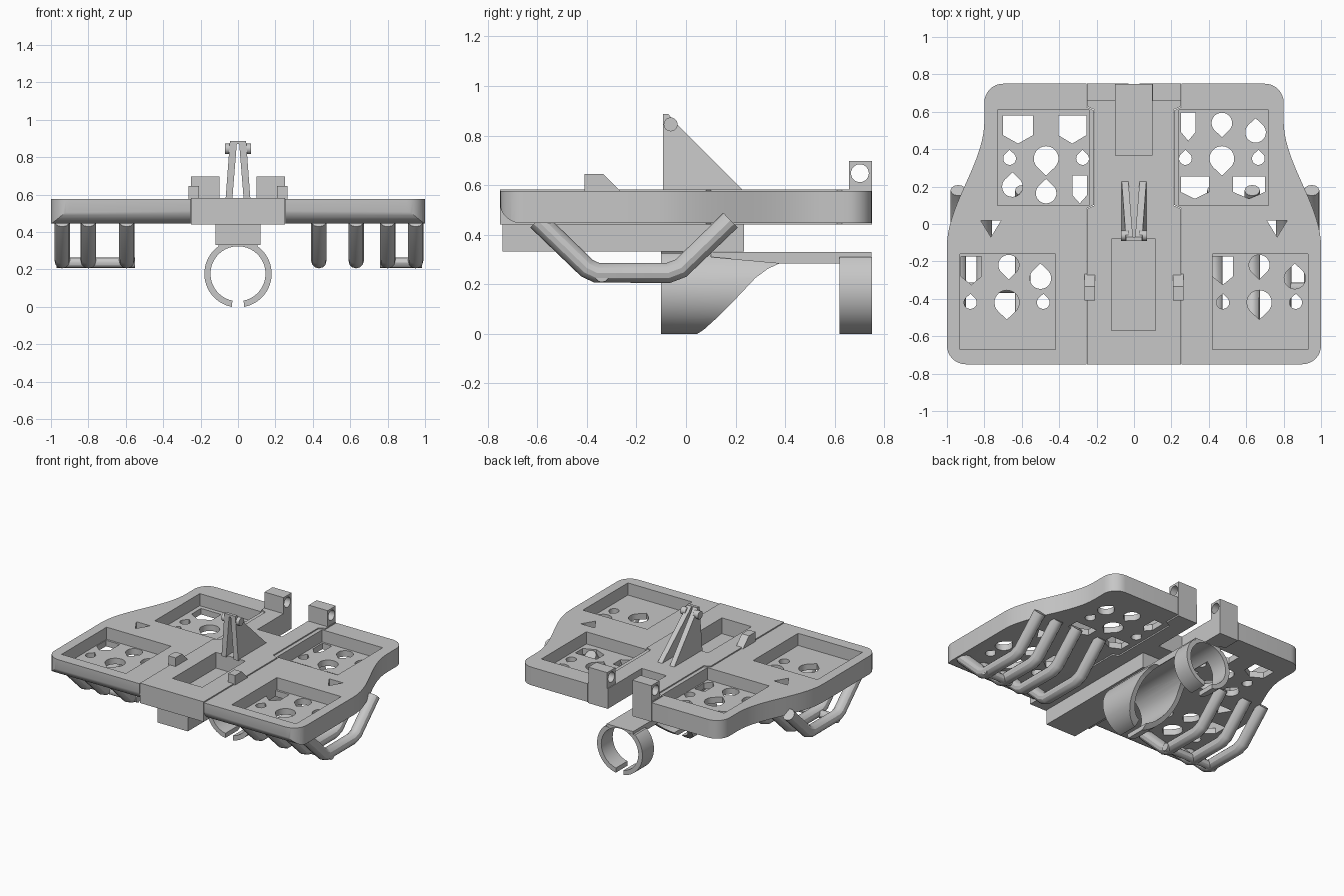
import bpy, bmesh, math

cube = bpy.data.objects.get("Cube")
if cube:
    bpy.data.objects.remove(cube)

grey = bpy.data.materials.new("matte grey")
grey.use_nodes = True
GREY = (0.57, 0.57, 0.57, 1)
grey.diffuse_color = GREY
grey.node_tree.nodes["Principled BSDF"].inputs["Base Color"].default_value = GREY

AXES = {"x": lambda u, v, w: (w, u, v), "y": lambda u, v, w: (u, w, v), "z": lambda u, v, w: (u, v, w)}


def prisms(name, parts, axis):
    """One mesh holding a prism for each (profile, low, high) along an axis."""
    bm = bmesh.new()
    place = AXES[axis]
    for pts, lo, hi in parts:
        # a limit may be a number or a function of the profile point
        low = lo if callable(lo) else (lambda u, v, w=lo: w)
        high = hi if callable(hi) else (lambda u, v, w=hi: w)
        a = [bm.verts.new(place(u, v, low(u, v))) for u, v in pts]
        b = [bm.verts.new(place(u, v, high(u, v))) for u, v in pts]
        bm.faces.new(a)
        bm.faces.new(b[::-1])
        for i in range(len(pts)):
            j = (i + 1) % len(pts)
            bm.faces.new((a[j], a[i], b[i], b[j]))
    bmesh.ops.recalc_face_normals(bm, faces=bm.faces)
    mesh = bpy.data.meshes.new(name)
    bm.to_mesh(mesh)
    bm.free()
    obj = bpy.data.objects.new(name, mesh)
    bpy.context.collection.objects.link(obj)
    mesh.materials.append(grey)
    return obj


def rect(x0, x1, y0, y1):
    return [(x0, y0), (x1, y0), (x1, y1), (x0, y1)]


def arc(cx, cy, r, a0, a1, n=16):
    angles = [math.radians(a0 + (a1 - a0) * i / n) for i in range(n + 1)]
    return [(cx + r * math.cos(a), cy + r * math.sin(a)) for a in angles]


def activate(obj):
    bpy.ops.object.select_all(action="DESELECT")
    obj.select_set(True)
    bpy.context.view_layer.objects.active = obj


def boolean(obj, tool, operation="DIFFERENCE"):
    mod = obj.modifiers.new("cut", "BOOLEAN")
    mod.operation, mod.solver, mod.object = operation, "EXACT", tool
    activate(obj)
    bpy.ops.object.modifier_apply(modifier=mod.name)
    bpy.data.objects.remove(tool)


def mirrored(pts):
    return pts + [(-x, y) for x, y in reversed(pts)]


# Main plate with waisted sides
side = arc(0.9, -0.65, 0.1, -90, 0, 8)
for i in range(21):
    t = i / 20
    side.append((1 - 0.2 * t * t * (3 - 2 * t), -0.12 + 0.67 * t))
side += arc(0.7, 0.65, 0.1, 0, 90, 8)
plate = prisms("main_plate", [(mirrored(side), 0.447, 0.577)], "z")

# Rounded lower front edge
edge = [(-0.66 - 0.092 * math.sin(math.radians(a)), 0.53 - 0.085 * math.cos(math.radians(a)))
        for a in range(0, 91, 10)]
boolean(plate, prisms("edge_cutter", [([(-0.66, 0.4)] + edge + [(-0.8, 0.53), (-0.8, 0.4)], -1.1, 1.1)], "x"))

# Four shallow pockets
pockets = [rect(-0.73, -0.24, 0.10, 0.61), rect(0.24, 0.72, 0.10, 0.61),
           rect(-0.93, -0.42, -0.67, -0.16), rect(0.42, 0.93, -0.67, -0.16)]
boolean(plate, prisms("pocket_cutter", [(p, 0.49, 0.7) for p in pockets], "z"))


# Pocket floor openings: shields, drops and round holes
def shield(x, y, w, h=0.15):
    return [(x - w / 2, y + h / 2), (x - w / 2, y - h * 0.2), (x, y - h / 2),
            (x + w / 2, y - h * 0.2), (x + w / 2, y + h / 2)]


def drop(x, y, r, direction):
    """Round hole with a pointed end facing up (1) or down (-1)."""
    outline = arc(0, 0, r, 135, 405, 20) + [(0, r * 1.38)]
    return [(x + px, y + direction * py) for px, py in outline]


shapes = [shield(-0.62, 0.505, 0.16), shield(-0.33, 0.505, 0.15), shield(-0.29, 0.185, 0.08),
          shield(0.29, 0.52, 0.075), shield(0.325, 0.195, 0.15, 0.12), shield(0.615, 0.195, 0.17, 0.12),
          shield(-0.87, -0.25, 0.11), shield(0.475, -0.25, 0.11)]
for x, y, r, d in [(-0.65, 0.20, 0.055, 1), (-0.47, 0.165, 0.055, 1), (0.47, 0.54, 0.055, -1),
                   (0.65, 0.49, 0.055, 1), (-0.67, -0.22, 0.055, -1), (0.67, -0.22, 0.055, -1),
                   (-0.50, -0.29, 0.057, 1), (0.86, -0.29, 0.057, 1)]:
    shapes.append(drop(x, y, r, d))
for cx, cy in [(-0.47, 0.35), (0.47, 0.35), (-0.68, -0.42), (0.67, -0.42)]:
    shapes.append(drop(cx, cy, 0.066, -1))
    shapes += [drop(cx + s * 0.195, cy, 0.034, 1) for s in (-1, 1)]
shapes += [[(s * 0.82, 0.02), (s * 0.71, 0.02), (s * 0.765, -0.07)] for s in (-1, 1)]
boolean(plate, prisms("opening_cutter", [(p, 0.3, 0.7) for p in shapes], "z"))


# Central spine, fitted into the plate with a fine seam
def spine_outline(g):
    return mirrored([(0.252 + g, -0.75 - g), (0.252 + g, 0.08 + g), (0.21 + g, 0.10 + g),
                     (0.21 + g, 0.61 - g), (0.252 + g, 0.63 - g), (0.252 + g, 0.75 + g)])


boolean(plate, prisms("seam_cutter", [(spine_outline(0.003), 0.3, 0.7)], "z"))
spine = prisms("central_spine", [(spine_outline(0), 0.44, 0.583)], "z")
boolean(spine, prisms("spine_cutter", [(rect(-0.12, 0.115, -0.57, -0.08), 0.47, 0.7),
                                       (rect(-0.1, 0.095, 0.365, 0.8), 0.3, 0.7)], "z"))

# Keel box under the spine
prisms("keel_box", [(rect(-0.12, 0.12, -0.74, 0.235), 0.332, 0.445)], "z")

# Open clip rings and the arm that joins them
CZ, R_OUT, R_IN = 0.177, 0.18, 0.147
clip_profile = arc(0, CZ, R_OUT, -80, 260, 56) + arc(0, CZ, R_IN, 258, -78, 56)
front_ring = prisms("front_clip_ring", [(clip_profile, -0.1, 0.4)], "y")
sweep = [(-0.15, 0.335), (-0.15, -0.05), (0.03, -0.01), (0.07, 0.015), (0.12, 0.06), (0.2, 0.14),
         (0.28, 0.225), (0.33, 0.262), (0.38, 0.285), (0.1, 0.31), (0.1, 0.335)]
boolean(front_ring, prisms("sweep_cutter", [(sweep, -0.3, 0.3)], "x"), "INTERSECT")
rear_ring = prisms("rear_clip_ring", [(clip_profile, 0.62, 0.75)], "y")
boolean(rear_ring, prisms("ring_top_cutter", [(rect(-0.3, 0.3, 0.31, 0.5), 0.5, 0.9)], "y"))
arm = prisms("clip_arm", [(rect(-0.105, 0.105, 0.284, 0.33), -0.098, 0.749)], "y")
boolean(arm, prisms("bore_cutter", [(arc(0, CZ, R_IN, 0, 354, 59), -0.3, 1)], "y"))


# Upright fin made of two leaning plates, with a bridge and pins
def lean(bottom, top, sign):
    return lambda y, z: sign * (bottom + (top - bottom) * (z - 0.58) / 0.31)


fin = [(-0.092, 0.575), (-0.092, 0.888), (-0.07, 0.885), (-0.045, 0.855), (0.0, 0.81), (0.2, 0.61), (0.235, 0.575)]
prisms("fin_plates", [(fin, lean(0.03, 0.005, s), lean(0.066, 0.043, s)) for s in (-1, 1)], "x")
prisms("fin_bridge", [(rect(-0.092, -0.07, 0.872, 0.888), -0.043, 0.043)], "x")
prisms("fin_pins", [(arc(-0.062, 0.845, 0.028, 0, 345, 23), s * 0.03, s * 0.07) for s in (-1, 1)], "x")

# Rear hinge blocks, front stop wedges
wedge = [(-0.41, 0.57), (-0.41, 0.645), (-0.335, 0.645), (-0.265, 0.575), (-0.265, 0.57)]
for s, label in ((1, "left"), (-1, "right")):
    block = prisms(label + "_hinge_block", [(rect(0.658, 0.75, 0.575, 0.698), s * 0.1, s * 0.25)], "x")
    boolean(block, prisms("pin_cutter", [(arc(0.702, 0.648, 0.036, 0, 345, 23), -0.4, 0.4)], "x"))
    prisms(label + "_stop_wedge", [(wedge, s * 0.208, s * 0.265)], "x")


# Rounded finger loops and cross bars below the plate
def tube(name, points, radius):
    curve = bpy.data.curves.new(name, "CURVE")
    curve.dimensions = "3D"
    curve.bevel_depth, curve.bevel_resolution, curve.use_fill_caps = radius, 4, True
    spline = curve.splines.new("POLY")
    spline.points.add(len(points) - 1)
    for p, co in zip(spline.points, points):
        p.co = (*co, 1)
    obj = bpy.data.objects.new(name, curve)
    bpy.context.collection.objects.link(obj)
    curve.materials.append(grey)
    activate(obj)
    bpy.ops.object.convert(target="MESH")


loop = [(-0.6, 0.458), (-0.4, 0.265), (-0.36, 0.246), (-0.07, 0.246), (-0.02, 0.265), (0.18, 0.458)]
for i, x in enumerate((-0.94, -0.80, -0.595, 0.432, 0.632, 0.80, 0.95)):
    tube("finger_loop_%d" % (i + 1), [(x, y, z) for y, z in loop], 0.041)
for label, x0, x1 in (("right", -0.97, -0.55), ("left", 0.76, 0.985)):
    tube(label + "_cross_bar", [(x0, -0.34, 0.236), (x1, -0.34, 0.236)], 0.028)

# Smooth shading with crisp edges
for obj in bpy.context.collection.objects:
    if obj.type == "MESH" and grey.name in obj.data.materials:
        activate(obj)
        bpy.ops.object.shade_smooth_by_angle(angle=math.radians(30))
